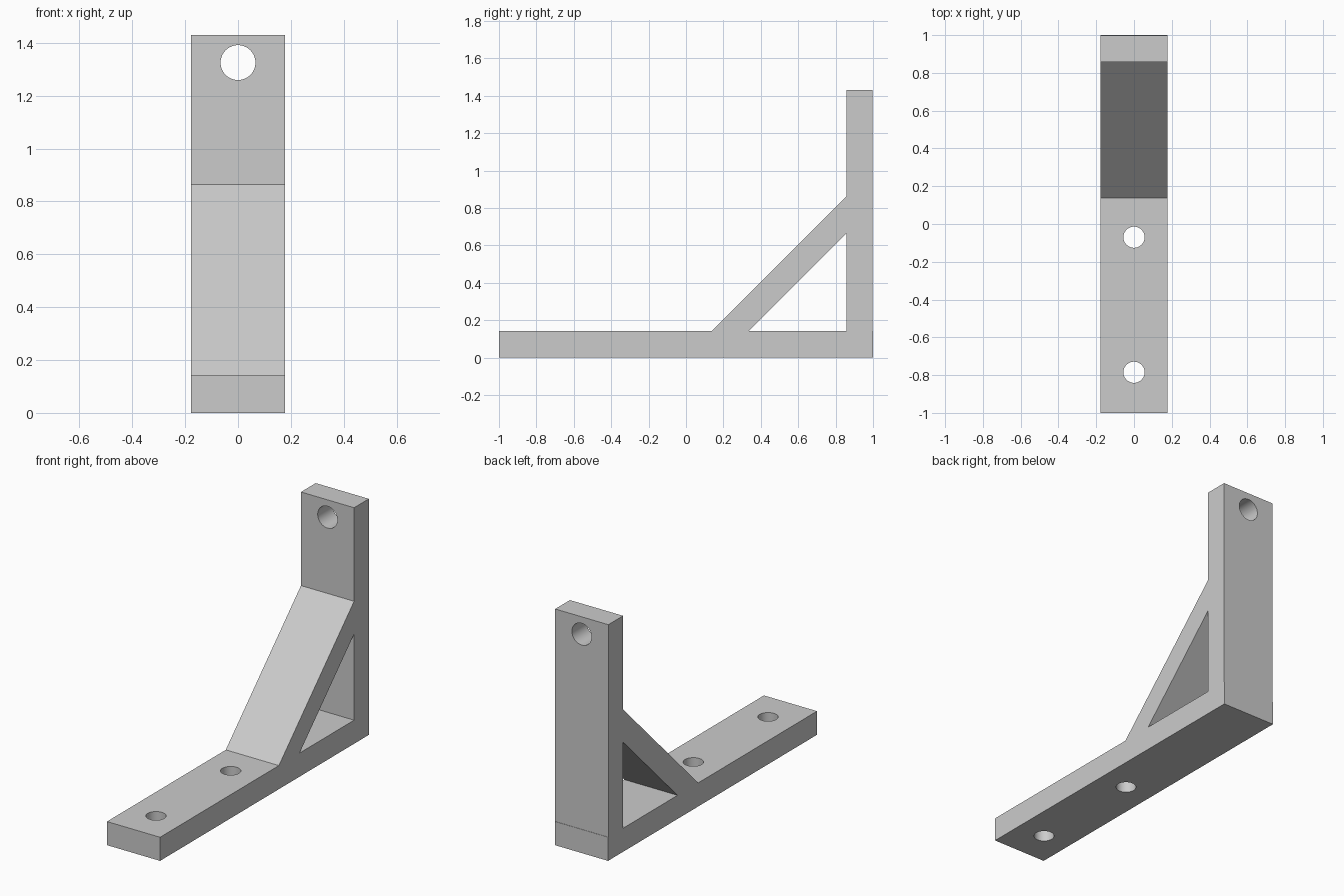
import bpy
import bmesh
from math import pi, radians
from mathutils import Matrix

cube = bpy.data.objects.get("Cube")
if cube:
    bpy.data.objects.remove(cube, do_unlink=True)

HALF_WIDTH = 0.178
THICK = 0.143        # base thickness
TOP = 1.43           # upright height
WALL_FRONT = 0.857   # front face of the upright
WALL_BACK = 0.998    # upright sits a hair inside the base end
BRACE_FOOT, WINDOW_FOOT = 0.137, 0.335

grey = bpy.data.materials.new("light_grey")
grey.use_nodes = True
colour = (0.6, 0.6, 0.6, 1)
grey.diffuse_color = colour
grey.node_tree.nodes["Principled BSDF"].inputs["Base Color"].default_value = colour


def make_object(name, bm):
    bmesh.ops.recalc_face_normals(bm, faces=bm.faces)
    mesh = bpy.data.meshes.new(name)
    bm.to_mesh(mesh)
    bm.free()
    mesh.materials.append(grey)
    obj = bpy.data.objects.new(name, mesh)
    bpy.context.collection.objects.link(obj)
    return obj


def side_prism(name, profile, half_width):
    """Extrude a (y, z) side profile across the width."""
    bm = bmesh.new()
    face = bm.faces.new([bm.verts.new((-half_width, y, z)) for y, z in profile])
    new = bmesh.ops.extrude_face_region(bm, geom=[face])["geom"]
    bmesh.ops.translate(bm, vec=(2 * half_width, 0, 0),
                        verts=[v for v in new if isinstance(v, bmesh.types.BMVert)])
    return make_object(name, bm)


def drill(name, y, z, radius, tilt=0):
    bm = bmesh.new()
    bmesh.ops.create_cone(bm, cap_ends=True, segments=64, radius1=radius,
                          radius2=radius, depth=0.4,
                          matrix=Matrix.Translation((0, y, z)) @ Matrix.Rotation(tilt, 4, "X"))
    return make_object(name, bm)


# Bracket body: base, upright and diagonal brace in one side outline
bracket = side_prism("bracket", [
    (-1, 0), (1, 0), (1, THICK), (WALL_BACK, THICK), (WALL_BACK, TOP),
    (WALL_FRONT, TOP), (WALL_FRONT, THICK + WALL_FRONT - BRACE_FOOT),
    (BRACE_FOOT, THICK), (-1, THICK)], HALF_WIDTH)

# Triangular window under the brace, and the three screw holes
cutters = [
    side_prism("window_cutter", [
        (WINDOW_FOOT, THICK), (WALL_FRONT, THICK),
        (WALL_FRONT, THICK + WALL_FRONT - WINDOW_FOOT)], HALF_WIDTH + 0.1),
    drill("front_hole_cutter", -0.785, THICK / 2, 0.056),
    drill("rear_hole_cutter", -0.07, THICK / 2, 0.056),
    drill("wall_hole_cutter", (WALL_FRONT + WALL_BACK) / 2, 1.325, 0.066, pi / 2),
]
for cutter in cutters:
    cutter.hide_render = True
    cut = bracket.modifiers.new(cutter.name, "BOOLEAN")
    cut.operation = "DIFFERENCE"
    cut.solver = "EXACT"
    cut.object = cutter

# Bake the cuts, then drop the cutters
bpy.context.view_layer.update()
depsgraph = bpy.context.evaluated_depsgraph_get()
result = bpy.data.meshes.new_from_object(bracket.evaluated_get(depsgraph))
bracket.modifiers.clear()
bracket.data = result
for cutter in cutters:
    bpy.data.objects.remove(cutter, do_unlink=True)

# Smooth bores, crisp edges
bpy.ops.object.select_all(action="DESELECT")
bracket.select_set(True)
bpy.context.view_layer.objects.active = bracket
bpy.ops.object.shade_smooth_by_angle(angle=radians(30))
